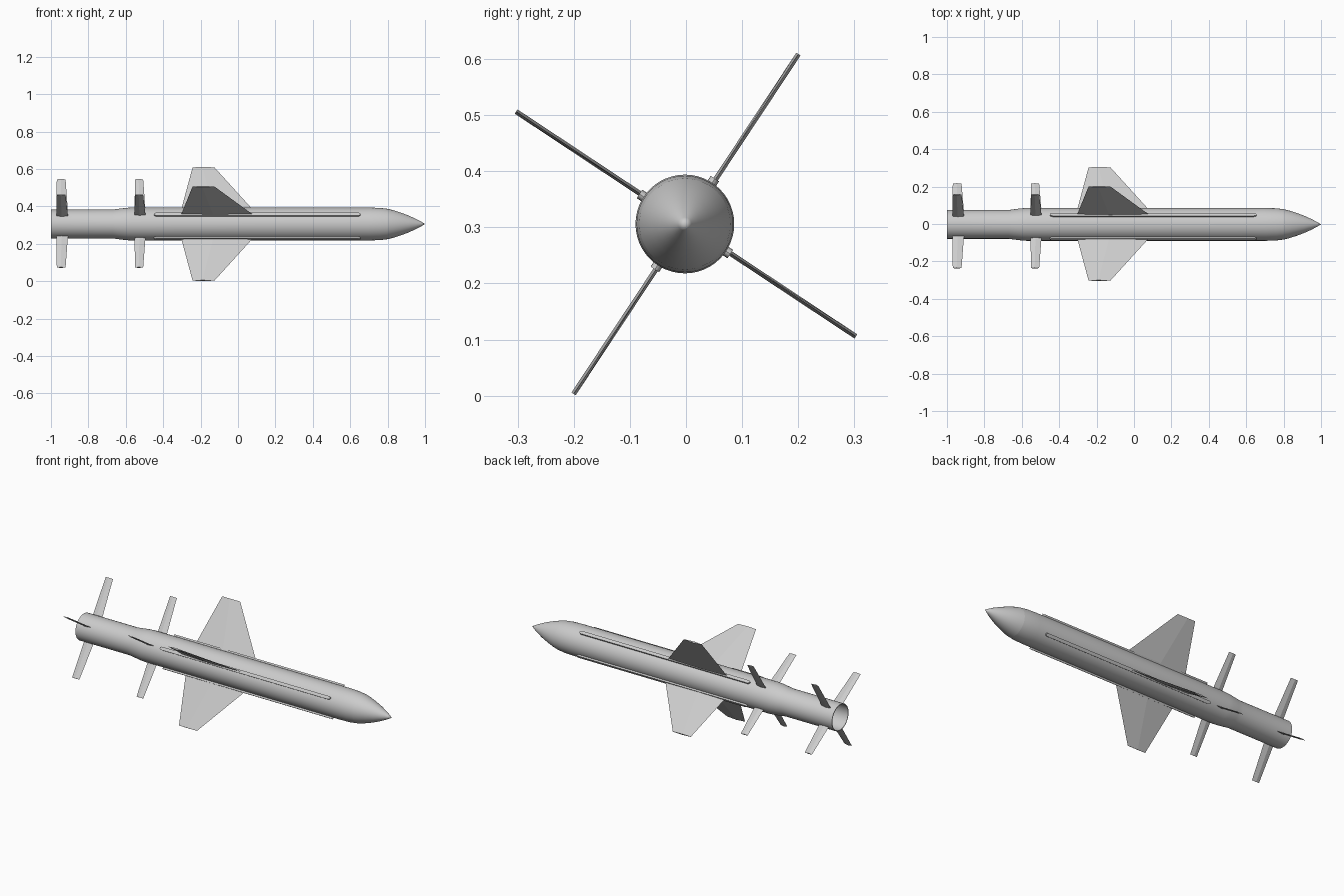
import bpy, bmesh, math
from mathutils import Matrix

if "Cube" in bpy.data.objects:
    bpy.data.objects.remove(bpy.data.objects["Cube"])

CY, CZ = -0.002, 0.306          # long axis of the body
ROLL = math.radians(56.5)       # roll of the first fin

grey = bpy.data.materials.new("light grey")
grey.diffuse_color = (0.6, 0.6, 0.6, 1)
grey.use_nodes = True
grey.node_tree.nodes["Principled BSDF"].inputs["Base Color"].default_value = grey.diffuse_color


def finish(name, bm, matrix=None, smooth=None):
    bmesh.ops.recalc_face_normals(bm, faces=bm.faces)
    me = bpy.data.meshes.new(name)
    bm.to_mesh(me)
    bm.free()
    ob = bpy.data.objects.new(name, me)
    bpy.context.collection.objects.link(ob)
    me.materials.append(grey)
    if matrix:
        ob.matrix_world = matrix
    if smooth:
        bpy.ops.object.select_all(action='DESELECT')
        ob.select_set(True)
        bpy.context.view_layer.objects.active = ob
        bpy.ops.object.shade_smooth_by_angle(angle=math.radians(smooth))
    return ob


def lathe(name, profile, sides=48):
    """Spin an (x, radius) profile around the long axis."""
    bm = bmesh.new()
    vs = [bm.verts.new((x, 0, r)) for x, r in profile]
    es = [bm.edges.new(p) for p in zip(vs, vs[1:])]
    bmesh.ops.spin(bm, geom=vs + es, cent=(0, 0, 0), axis=(1, 0, 0),
                   angle=math.tau, steps=sides, use_merge=True)
    bmesh.ops.remove_doubles(bm, verts=bm.verts, dist=1e-5)
    return finish(name, bm, Matrix.Translation((0, CY, CZ)), 25)


# radial frame: local z points outwards from the body
def radial(angle, cy=CY):
    return Matrix.Translation((0, cy, CZ)) @ Matrix.Rotation(angle - math.pi / 2, 4, 'X')


def fin(name, angle, root, tip, r1, half=0.0045, r0=0.078, cy=0.0):
    """Thin fin of diamond section; root and tip are (rear x, front x)."""
    bm = bmesh.new()
    rings = []
    for (a, b), r in ((root, r0), (tip, r1)):
        m = a + (b - a) * 0.45
        rings.append([bm.verts.new(p) for p in
                      ((a, 0, r), (m, half, r), (b, 0, r), (m, -half, r))])
    lo, hi = rings
    bm.faces.new(lo)
    bm.faces.new(hi)
    for i in range(4):
        j = (i + 1) % 4
        bm.faces.new((lo[i], lo[j], hi[j], hi[i]))
    finish(name, bm, radial(angle, cy))


def rail(name, angle, x0=-0.45, x1=0.655, w=0.009, r0=0.075, r1=0.097):
    """Long raised strip with rounded ends."""
    bm = bmesh.new()
    pts = []
    for cx, start in ((x1 - 0.015, -90), (x0 + 0.015, 90)):
        for k in range(9):
            t = math.radians(start + k * 22.5)
            pts.append((cx + 0.015 * math.cos(t), w * math.sin(t), r0))
    face = bm.faces.new([bm.verts.new(p) for p in pts])
    ext = bmesh.ops.extrude_face_region(bm, geom=[face])
    bmesh.ops.translate(bm, vec=(0, 0, r1 - r0),
                        verts=[v for v in ext["geom"] if isinstance(v, bmesh.types.BMVert)])
    finish(name, bm, radial(angle), 30)


# body with hollow tail and flare
lathe("body", [(-0.6, 0.0), (-0.6, 0.073), (-1.0, 0.073), (-1.0, 0.077), (-0.67, 0.077),
               (-0.64, 0.081), (-0.60, 0.086), (-0.57, 0.088), (0.70, 0.088),
               (0.76, 0.086), (0.80, 0.081), (0.80, 0.0)])
# nose cone
lathe("nose", [(0.80, 0.0), (0.80, 0.081), (0.83, 0.074), (0.87, 0.061), (0.91, 0.046),
               (0.95, 0.028), (0.98, 0.012), (1.0, 0.0)])

# four rails, wings and two rows of small fins
small_len = [0.286, 0.283, 0.279, 0.259]
for i in range(4):
    a = ROLL + i * math.pi / 2
    rail(f"rail_{i + 1}", a)
    fin(f"wing_{i + 1}", a, (-0.307, 0.09), (-0.243, -0.126), 0.363)
    fin(f"middle_fin_{i + 1}", a, (-0.553, -0.494), (-0.551, -0.507), small_len[i], 0.004)
    fin(f"tail_fin_{i + 1}", a, (-0.970, -0.909), (-0.969, -0.922), small_len[i], 0.004, 0.0745)
